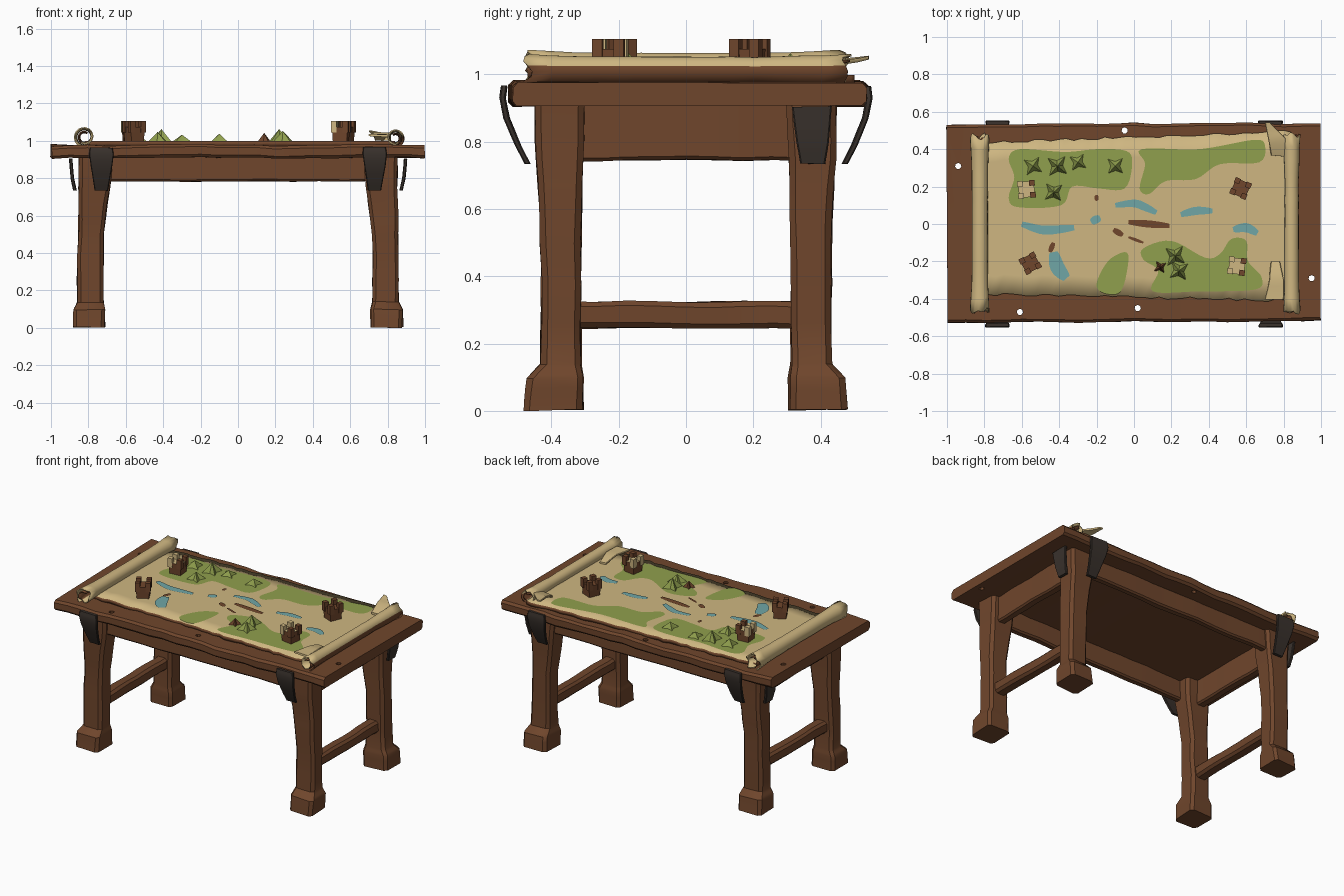
import bpy, bmesh, math, random
from mathutils import Vector, noise

random.seed(4)
if "Cube" in bpy.data.objects:
    bpy.data.objects.remove(bpy.data.objects["Cube"], do_unlink=True)


def material(name, colour):
    mat = bpy.data.materials.new(name)
    mat.use_nodes = True
    mat.diffuse_color = (*colour, 1)
    mat.node_tree.nodes["Principled BSDF"].inputs["Base Color"].default_value = (*colour, 1)
    return mat


WOOD = material("brown wood", (0.16, 0.061, 0.025))
PAPER = material("tan parchment", (0.62, 0.47, 0.22))
GREEN = material("meadow green", (0.28, 0.35, 0.075))
BLUE = material("river blue", (0.16, 0.38, 0.38))
IRON = material("dark iron", (0.042, 0.032, 0.026))
parts = []


def finish(name, bm, *mats, normals=True):
    if normals:
        bmesh.ops.recalc_face_normals(bm, faces=bm.faces)
    mesh = bpy.data.meshes.new(name)
    bm.to_mesh(mesh)
    bm.free()
    for mat in mats:
        mesh.materials.append(mat)
    obj = bpy.data.objects.new(name, mesh)
    bpy.context.collection.objects.link(obj)
    parts.append(obj)
    return obj


def beam(name, axis, stations, mat, chamfer=0.012, steps=4, rough=0.008):
    """Hewn bar through stations (position, a0, a1, b0, b1) along an axis."""
    rows = []
    for s, e in zip(stations, stations[1:]):
        for k in range(steps):
            rows.append([u + (v - u) * k / steps for u, v in zip(s, e)])
    rows.append(stations[-1])
    bm = bmesh.new()
    rings = []
    for t, a0, a1, b0, b1 in rows:
        a0, a1, c = min(a0, a1), max(a0, a1), chamfer
        outline = [(a0 + c, b0), (a1 - c, b0), (a1, b0 + c), (a1, b1 - c),
                   (a1 - c, b1), (a0 + c, b1), (a0, b1 - c), (a0, b0 + c)]
        ring = []
        for a, b in outline:
            p = Vector({"x": (t, a, b), "y": (a, t, b), "z": (a, b, t)}[axis])
            ring.append(bm.verts.new(p + noise.noise_vector(p * 6) * rough))
        rings.append(ring)
    for r, q in zip(rings, rings[1:]):
        for i in range(8):
            bm.faces.new((r[i], r[i - 1], q[i - 1], q[i]))
    bm.faces.new(rings[0])
    bm.faces.new(rings[-1])
    return finish(name, bm, mat)


def smooth_path(points, closed, steps=5):
    """Catmull-Rom curve through flat points."""
    pts = [Vector(p) for p in points]
    n = len(pts)
    pick = (lambda i: pts[i % n]) if closed else (lambda i: pts[max(0, min(n - 1, i))])
    out = []
    for i in range(n if closed else n - 1):
        a, b, c, d = (pick(i + k) for k in (-1, 0, 1, 2))
        for k in range(steps):
            t = k / steps
            out.append(b + (c - a) * t / 2 + (a * 2 - b * 5 + c * 4 - d) * t * t / 2
                       + (b * 3 - a - c * 3 + d) * t ** 3 / 2)
    return out if closed else out + [pts[-1]]


def patch(name, points, mat, z):
    bm = bmesh.new()
    face = bm.faces.new([bm.verts.new((p.x, p.y, z)) for p in smooth_path(points, True)])
    face.normal_update()
    if face.normal.z < 0:
        face.normal_flip()
    bmesh.ops.triangulate(bm, faces=[face])
    finish(name, bm, mat, normals=False)


def stroke(name, points, width, mat):
    path = smooth_path(points, False)
    left, right = [], []
    for i, p in enumerate(path):
        d = (path[min(i + 1, len(path) - 1)] - path[max(i - 1, 0)]).normalized()
        side = Vector((-d.y, d.x)) * width * (0.3 + 0.25 * math.sin(math.pi * i / (len(path) - 1)))
        left.append(p + side)
        right.append(p - side)
    bm = bmesh.new()
    lv, rv = ([bm.verts.new((p.x, p.y, SHEET + 0.005)) for p in row] for row in (left, right))
    for i in range(len(path) - 1):
        bm.faces.new((rv[i], rv[i + 1], lv[i + 1], lv[i]))
    finish(name, bm, mat, normals=False)


SHEET = 0.998

# Table top with worn through holes
top = beam("table_top", "x", [(-1, -0.53, 0.53, 0.908, 0.975), (0, -0.525, 0.535, 0.908, 0.978),
                              (1, -0.515, 0.54, 0.908, 0.975)], WOOD, 0.014, 10, 0.012)
bm = bmesh.new()
for x, y in ((-0.94, 0.31), (0.95, -0.29), (-0.05, 0.5), (0.02, -0.45), (-0.61, -0.47)):
    made = bmesh.ops.create_cone(bm, cap_ends=True, segments=7, radius1=0.017, radius2=0.017, depth=0.3)
    bmesh.ops.translate(bm, verts=made["verts"], vec=(x, y, 0.94))
cutter = finish("hole_cutter", bm, WOOD)
cutter.hide_render = True
cut = top.modifiers.new("holes", "BOOLEAN")
cut.object = cutter
bpy.context.view_layer.objects.active = top
bpy.ops.object.modifier_apply(modifier="holes")
parts.remove(cutter)
bpy.data.objects.remove(cutter, do_unlink=True)

# Legs with block feet
for sx, xs in ((1, "left"), (-1, "right")):
    for sy, ys in ((-1, "front"), (1, "back")):
        rows = [(0.005, 0.71, 0.88, 0.305, 0.48), (0.1, 0.71, 0.88, 0.305, 0.47), (0.14, 0.72, 0.86, 0.312, 0.432),
                (0.5, 0.72, 0.855, 0.312, 0.43), (0.75, 0.685, 0.85, 0.305, 0.443), (0.92, 0.67, 0.85, 0.3, 0.45)]
        flipped = [(z, sx * a, sx * b, min(sy * c, sy * d), max(sy * c, sy * d)) for z, a, b, c, d in rows]
        beam(f"{ys}_{xs}_leg", "z", flipped, WOOD, 0.018, 3, 0.008)

# Aprons and stretchers
for s, label in ((-1, "front"), (1, "back")):
    beam(label + "_apron", "x", [(-0.72, s * 0.37, s * 0.42, 0.785, 0.92), (0.72, s * 0.37, s * 0.42, 0.785, 0.92)], WOOD, 0.01, 10)
for s, label in ((-1, "right"), (1, "left")):
    beam(label + "_apron", "y", [(-0.34, s * 0.75, s * 0.81, 0.745, 0.92), (0.34, s * 0.75, s * 0.81, 0.745, 0.92)], WOOD, 0.01, 8)
    beam(label + "_stretcher", "y", [(-0.35, s * 0.745, s * 0.825, 0.245, 0.325), (0.35, s * 0.745, s * 0.825, 0.245, 0.325)], WOOD, 0.015, 8)

# Iron brackets: (height, distance out, half width)
LONG = [(0.735, 0.472, 0.036), (0.79, 0.5, 0.045), (0.87, 0.533, 0.058), (0.93, 0.545, 0.065), (0.965, 0.54, 0.06)]
SHORT = [(0.735, 0.872, 0.037), (0.8, 0.885, 0.048), (0.905, 0.895, 0.058)]
for s, label in ((-1, "front"), (1, "back")):
    for cx in (-0.73, 0.73):
        rows = [(z, cx - w, cx + w, s * o - 0.009, s * o + 0.009) for z, o, w in LONG]
        beam(label + "_bracket", "z", rows, IRON, 0.004, 2, 0.004)
for s in (-1, 1):
    rows = [(z, s * o - 0.009, s * o + 0.009, 0.375 - w, 0.375 + w) for z, o, w in SHORT]
    beam("end_bracket", "z", rows, IRON, 0.004, 2, 0.004)

# Parchment sheet with ragged edges
bm = bmesh.new()
columns = []
for i in range(41):
    u = i / 40
    x = -0.82 + 1.66 * u
    low = -0.375 - 0.035 * u + random.uniform(-0.008, 0.008)
    high = 0.435 + 0.06 * u + random.uniform(-0.008, 0.008)
    columns.append([bm.verts.new((x, low + (high - low) * j / 8, SHEET)) for j in range(9)])
for a, b in zip(columns, columns[1:]):
    for j in range(8):
        bm.faces.new((a[j], b[j], b[j + 1], a[j + 1]))
sheet = finish("map_sheet", bm, PAPER, WOOD, normals=False)
solid = sheet.modifiers.new("thickness", "SOLIDIFY")
solid.thickness = 0.025
solid.material_offset = solid.material_offset_rim = 1


# Rolled ends: a spiral carried along y, dark inside
def roll(name, side, cx, radius, y0, y1):
    turns, count, rows = 1.6, 28, 14
    bm = bmesh.new()
    grid = []
    for j in range(rows + 1):
        v = j / rows
        flare = radius * (1 + 0.25 * abs(2 * v - 1) ** 4 + 0.08 * noise.noise((side, v * 9, 0)))
        row = []
        for k in range(count + 1):
            t = k / count
            ang = -math.pi / 2 + turns * math.tau * t
            r = flare * (1 - 0.55 * t)
            y = y0 + (y1 - y0) * v + (2 * v - 1) ** 3 * 0.035 * noise.noise((k * 0.4, side, v))
            row.append(bm.verts.new((cx + side * r * math.cos(ang), y, 0.972 + radius * 1.05 + r * math.sin(ang))))
        grid.append(row)
    for j in range(rows):
        for k in range(count):
            face = bm.faces.new((grid[j][k], grid[j][k + 1], grid[j + 1][k + 1], grid[j + 1][k]))
            outer_low = side > 0 and k / count * turns < 0.27
            face.material_index = 1 if outer_low or k / count * turns > 1.05 else 0
    obj = finish(name, bm, PAPER, WOOD)
    mod = obj.modifiers.new("thickness", "SOLIDIFY")
    mod.thickness, mod.offset = 0.007, 0


roll("right_roll", -1, -0.82, 0.047, -0.465, 0.465)
roll("left_roll", 1, 0.84, 0.041, -0.47, 0.475)
beam("back_torn_corner", "y", [(0.36, 0.74, 0.82, 0.998, 1.012), (0.46, 0.72, 0.82, 1.03, 1.044),
                               (0.54, 0.7, 0.73, 1.04, 1.05)], PAPER, 0.003, 3, 0.012)
beam("front_torn_corner", "y", [(-0.4, 0.7, 0.8, 1.022, 1.034), (-0.3, 0.72, 0.8, 1.02, 1.03),
                                (-0.2, 0.73, 0.78, 0.998, 1.01)], PAPER, 0.003, 3, 0.012)

# Painted meadows
G = SHEET + 0.003
patch("back_right_meadow", [(-.67, .35), (-.61, .4), (-.37, .385), (-.2, .4), (-.04, .39), (-.01, .32), (-.05, .19),
                            (-.19, .19), (-.33, .2), (-.39, .1), (-.62, .09), (-.67, .14), (-.64, .25)], GREEN, G)
patch("back_left_meadow", [(.04, .4), (.35, .4), (.64, .45), (.7, .42), (.67, .33), (.46, .32), (.33, .24),
                           (.17, .23), (.08, .16), (.03, .19), (.06, .32)], GREEN, G)
patch("front_middle_meadow", [(-.05, -.15), (-.03, -.2), (-.07, -.36), (-.16, -.37), (-.2, -.32), (-.14, -.2)], GREEN, G)
patch("front_left_meadow", [(.05, -.13), (.2, -.09), (.38, -.18), (.46, -.16), (.52, -.08), (.6, -.09), (.61, -.2),
                            (.68, -.28), (.65, -.35), (.35, -.36), (.1, -.36), (.13, -.25), (.05, -.19)], GREEN, G)

# Painted rivers and dark tracks
for path, width in (([(-.6, 0), (-.5, -.03), (-.42, -.03), (-.32, -.02)], .045), ([(-.23, .01), (-.18, .035)], .04),
                    ([(-.1, .1), (0, .11), (.06, .09), (.12, .06)], .04), ([(.25, .05), (.33, .07), (.42, .07)], .04),
                    ([(.53, -.03), (.6, -.02), (.66, -.05)], .045), ([(-.43, -.15), (-.41, -.23), (-.36, -.29)], .07)):
    stroke("river", path, width, BLUE)
for path, width in (([(-.03, .01), (.08, 0), (.19, -.01)], .035), ([(-.11, -.03), (-.06, -.06)], .03),
                    ([(-.03, -.07), (.05, -.1)], .015), ([(-.43, -.1), (-.45, -.15)], .025), ([(-.21, .14), (-.19, .14)], .03)):
    stroke("track", path, width, WOOD)

# Star-shaped mountains
for x, y, h, mat in ((-.54, .31, .045, GREEN), (-.41, .31, .065, GREEN), (-.43, .17, .05, GREEN), (-.3, .33, .035, GREEN),
                     (-.1, .31, .04, GREEN), (.22, -.17, .065, GREEN), (.24, -.25, .055, GREEN), (.14, -.23, .045, WOOD)):
    bm = bmesh.new()
    size = 0.045 + h * 0.35 if mat == GREEN else 0.04
    tip = bm.verts.new((x, y, SHEET + h))
    turn = random.uniform(0.5, 1)
    ring = []
    for i in range(8):
        r = size * (0.45 if i % 2 else 1)
        a = turn + i * math.pi / 4
        ring.append(bm.verts.new((x + r * math.cos(a), y + r * math.sin(a), SHEET)))
    for i in range(8):
        bm.faces.new((ring[i - 1], ring[i], tip))
    finish("mountain", bm, mat)

# Battlemented towers, two with a pale floor
for x, y, angle, pale in ((-.575, .185, .1, True), (-.555, -.21, .5, False), (.57, .19, -.4, False), (.55, -.225, -.15, True)):
    bm = bmesh.new()
    lower = bmesh.ops.create_cube(bm, size=1)["verts"]
    for v in lower:
        w = 0.085 if v.co.z > 0 else 0.075
        v.co = (v.co.x * w, v.co.y * w, 1.075 if v.co.z > 0 else 0.99)
    for sx in (-1, 1):
        for sy in (-1, 1):
            for v in bmesh.ops.create_cube(bm, size=1)["verts"]:
                v.co = (sx * 0.032 + v.co.x * 0.03, sy * 0.032 + v.co.y * 0.03, 1.075 + v.co.z * 0.06)
    if pale:
        for f in bm.faces:
            if f.normal.z > 0.9 or f.calc_center_median().z > 1.07 and f.calc_center_median().x < 0:
                f.material_index = 1 if f.calc_center_median().z > 1.07 and f.calc_center_median().x < 0.01 else 0
    tower = finish("tower", bm, WOOD, PAPER)
    tower.location, tower.rotation_euler.z = (x, y, 0), angle

# Smooth shading with sharp edges kept
bpy.ops.object.select_all(action="DESELECT")
for obj in parts:
    obj.select_set(True)
bpy.context.view_layer.objects.active = top
bpy.ops.object.shade_smooth_by_angle(angle=math.radians(35))
